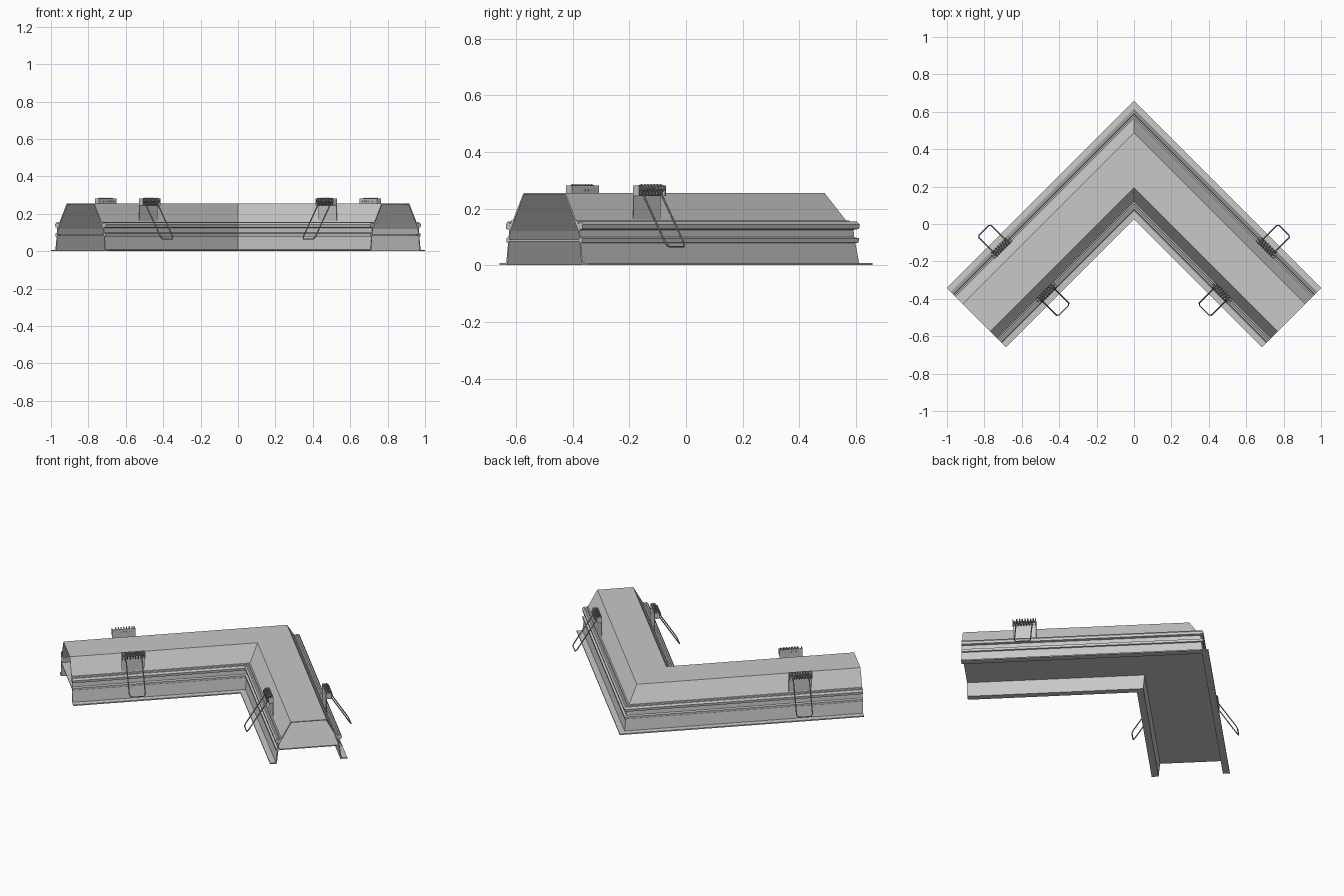
import bpy, bmesh
from math import sin, cos, pi, sqrt

cube = bpy.data.objects.get("Cube")
if cube:
    bpy.data.objects.remove(cube)

R2 = sqrt(2)
APEX = 0.658      # y of the outer corner
ARM = R2          # length of the outer edge of one arm
MID = 0.2235      # half width of the whole section


def material(name, value):
    m = bpy.data.materials.new(name)
    m.use_nodes = True
    colour = (value, value, value, 1)
    m.diffuse_color = colour
    m.node_tree.nodes["Principled BSDF"].inputs["Base Color"].default_value = colour
    return m


GREY = material("light grey metal", 0.58)
STEEL = material("spring steel", 0.36)


def place(side, t, h, z):
    """t runs along an arm, h across it from its middle (positive is outward)."""
    s = MID - h
    return (side * (t - s) / R2, APEX - (t + s) / R2, z)


def mesh_object(name, bm, mat):
    bmesh.ops.recalc_face_normals(bm, faces=bm.faces)
    me = bpy.data.meshes.new(name)
    bm.to_mesh(me)
    bm.free()
    me.materials.append(mat)
    ob = bpy.data.objects.new(name, me)
    bpy.context.collection.objects.link(ob)
    return ob


def sweep(name, profile, mat):
    """Run a closed (h, z) profile along both arms with a mitred corner."""
    bm = bmesh.new()
    rings = []
    for station in (-1, 0, 1):
        ring = []
        for h, z in profile:
            t = ARM if station else MID - h
            ring.append(bm.verts.new(place(station or 1, t, h, z)))
        rings.append(ring)
    n = len(profile)
    for a, b in zip(rings, rings[1:]):
        for i in range(n):
            j = (i + 1) % n
            bm.faces.new((a[i], a[j], b[j], b[i]))
    bm.faces.new(rings[0])
    bm.faces.new(rings[-1])
    return mesh_object(name, bm, mat)


def tube(name, points, radius, mat, cyclic=False):
    cu = bpy.data.curves.new(name, "CURVE")
    cu.dimensions = "3D"
    cu.bevel_depth = radius
    cu.bevel_resolution = 1
    cu.use_fill_caps = True
    sp = cu.splines.new("POLY")
    sp.points.add(len(points) - 1)
    for p, co in zip(sp.points, points):
        p.co = (*co, 1)
    sp.use_cyclic_u = cyclic
    cu.materials.append(mat)
    ob = bpy.data.objects.new(name, cu)
    bpy.context.collection.objects.link(ob)
    bpy.ops.object.select_all(action="DESELECT")
    ob.select_set(True)
    bpy.context.view_layer.objects.active = ob
    bpy.ops.object.convert(target="MESH")
    bpy.ops.object.shade_smooth_by_angle()


# Housing: open-ended shell with flanges, grooved sides and sloped shoulders
outside = [(MID, 0), (MID, 0.007), (0.19, 0.008), (0.181, 0.078),
           (0.189, 0.08), (0.19, 0.095), (0.178, 0.099), (0.176, 0.125),
           (0.19, 0.128), (0.192, 0.143), (0.184, 0.154), (0.176, 0.154),
           (0.174, 0.148), (0.168, 0.148), (0.166, 0.157), (0.158, 0.157),
           (0.104, 0.255)]
inside = [(0.1, 0.25), (0.153, 0.152), (0.17, 0.12), (0.176, 0.078), (0.184, 0)]


def flip(points):
    return [(-h, z) for h, z in reversed(points)]


sweep("housing", outside + flip(outside) + flip(inside)[::-1][::-1] + inside, GREY)

# Recessed panel that closes the underside
sweep("recessed_panel", [(-0.176, 0.084), (0.176, 0.084), (0.174, 0.09), (-0.174, 0.09)], GREY)


def block(name, side, t, half, h0, h1, z0, z1, mat):
    bm = bmesh.new()
    bottom, top = [[bm.verts.new(place(side, t + a * half, h, z))
                    for a, h in ((-1, h0), (1, h0), (1, h1), (-1, h1))]
                   for z in (z0, z1)]
    bm.faces.new(bottom)
    bm.faces.new(top)
    for i in range(4):
        j = (i + 1) % 4
        bm.faces.new((bottom[i], bottom[j], top[j], top[i]))
    return mesh_object(name, bm, mat)


# Spring clips: two on each arm, one on each of its sides
CLIP_T = 1.057
SPRING_H, SPRING_Z = 0.172, 0.265
for side, arm in ((1, "left"), (-1, "right")):
    for face, label in ((1, "outer"), (-1, "inner")):
        tag = f"{arm}_{label}"

        def at(u, h, z):
            return place(side, CLIP_T + u, face * h, z)

        # Bracket plate with a pair of ears carrying the spring
        block(f"{tag}_bracket", side, CLIP_T, 0.067, face * 0.152, face * 0.156,
              0.15, 0.282, GREY)
        for end in (-1, 1):
            block(f"{tag}_bracket_ear", side, CLIP_T + end * 0.065, 0.002,
                  face * 0.152, face * 0.182, 0.245, 0.282, GREY)

        # Coil spring on its pin
        turns, steps = 7, 12
        coil = []
        for i in range(turns * steps + 1):
            a = 2 * pi * i / steps
            u = -0.055 + 0.11 * i / (turns * steps)
            coil.append(at(u, SPRING_H + 0.018 * cos(a), SPRING_Z + 0.018 * sin(a)))
        tube(f"{tag}_spring", coil, 0.0035, STEEL)
        tube(f"{tag}_pin", [at(-0.066, SPRING_H, SPRING_Z), at(0.066, SPRING_H, SPRING_Z)],
             0.005, STEEL)

        # Wire loop reaching down and outward, with clipped corners
        def loop(u, f):
            return at(u, SPRING_H + 0.13 * f, SPRING_Z - 0.2 * f)

        wire = [loop(-0.046, 0), loop(-0.046, 0.94), loop(-0.036, 1),
                loop(0.036, 1), loop(0.046, 0.94), loop(0.046, 0)]
        tube(f"{tag}_wire_loop", wire, 0.0035, STEEL)
